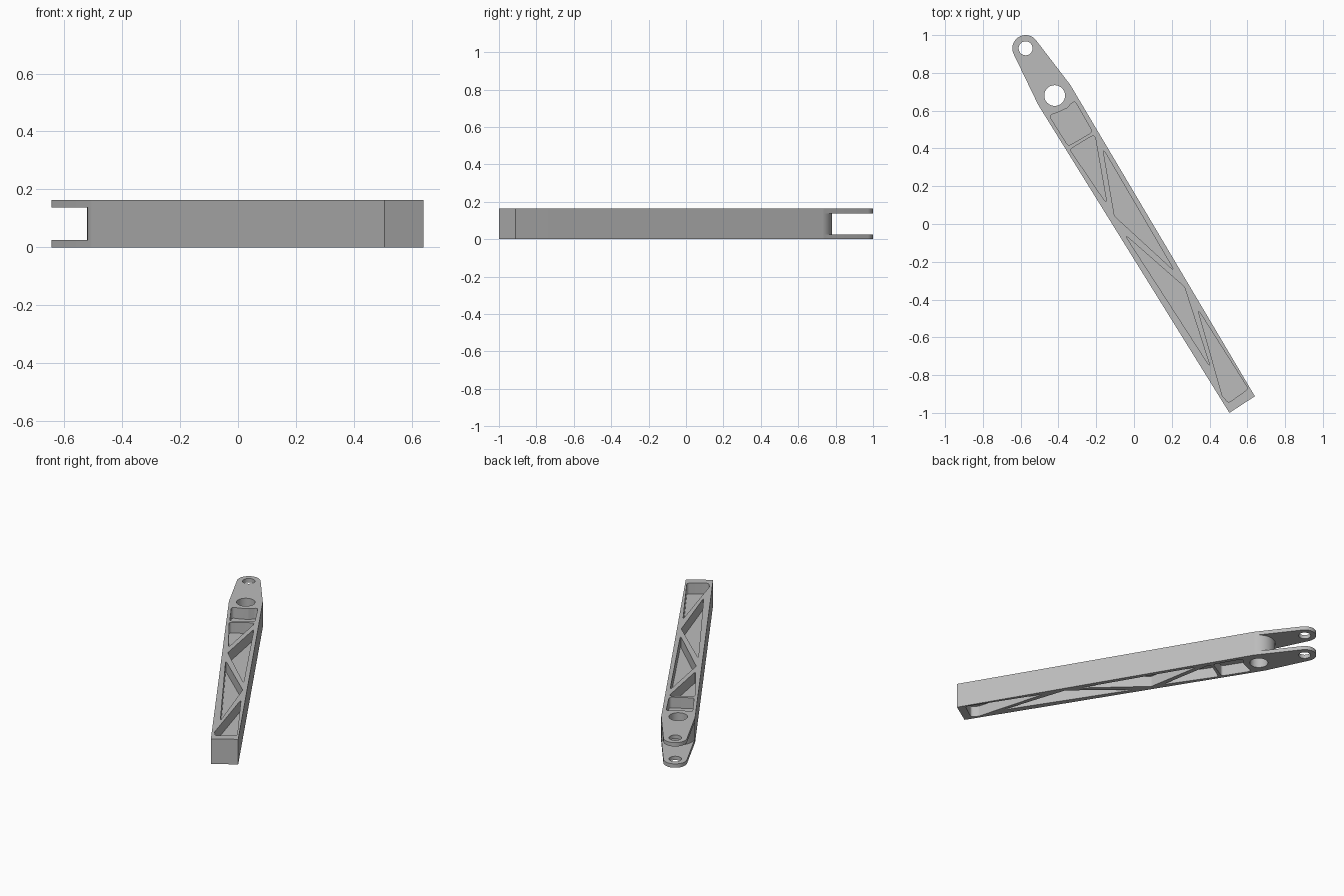
import bpy, bmesh, math
from mathutils import Vector

cube = bpy.data.objects.get("Cube")
if cube:
    bpy.data.objects.remove(cube, do_unlink=True)

HEIGHT, PLATE, DEPTH = 0.163, 0.025, 0.07
PIN, BOSS = Vector((-0.574, 0.93)), Vector((-0.42, 0.68))
PIN_R, BOSS_R = 0.07, 0.1
axis = (PIN - BOSS).normalized()
heading = math.degrees(math.atan2(axis.y, axis.x))

metal = bpy.data.materials.new("plain grey metal")
metal.use_nodes = True
metal.diffuse_color = (0.5, 0.5, 0.5, 1)
metal.node_tree.nodes["Principled BSDF"].inputs["Base Color"].default_value = (0.5, 0.5, 0.5, 1)


def arc(centre, radius, start, end, steps):
    """Points on an arc; angles are measured from the fork direction."""
    pts = []
    for i in range(steps + 1):
        a = math.radians(heading + start + (end - start) * i / steps)
        pts.append(centre + radius * Vector((math.cos(a), math.sin(a))))
    return pts


def rounded(points, radius=0.018, limit=0.03, steps=5):
    """Round every corner of a polygon."""
    pts = [Vector(p) for p in points]
    out = []
    for i, p in enumerate(pts):
        a = (pts[i - 1] - p).normalized()
        b = (pts[(i + 1) % len(pts)] - p).normalized()
        trim = min(radius / math.tan(a.angle(b) / 2), limit)
        for k in range(steps + 1):
            t = k / steps
            out.append(p + a * trim * (1 - t) ** 2 + b * trim * t ** 2)
    return out


def prism(name, points, bottom, top):
    """Extrude a flat outline between two heights."""
    bm = bmesh.new()
    face = bm.faces.new([bm.verts.new((p[0], p[1], bottom)) for p in points])
    new = bmesh.ops.extrude_face_region(bm, geom=[face])["geom"]
    verts = [v for v in new if isinstance(v, bmesh.types.BMVert)]
    bmesh.ops.translate(bm, verts=verts, vec=(0, 0, top - bottom))
    bmesh.ops.recalc_face_normals(bm, faces=bm.faces)
    mesh = bpy.data.meshes.new(name)
    bm.to_mesh(mesh)
    bm.free()
    mesh.materials.append(metal)
    obj = bpy.data.objects.new(name, mesh)
    bpy.context.collection.objects.link(obj)
    return obj


# Tapered bar with a rounded fork tip
outline = [Vector((0.64, -0.912)), *arc(BOSS, BOSS_R, -91, -84, 3),
           *arc(PIN, PIN_R, -84, 84, 24),
           *arc(BOSS, BOSS_R, 84, 91, 3), Vector((0.505, -1.0))]
arm = prism("lever_arm", outline, 0, HEIGHT)

# Fork slot, ending in a round boss
far, side = BOSS + axis * 0.6, Vector((-axis.y, axis.x)) * 0.3
slot = arc(BOSS, BOSS_R, 87.5, -87.5, 28)
slot += [*arc(BOSS, 0.3, -87.5, -87.5, 1)[:1], far - side, far + side,
         *arc(BOSS, 0.3, 87.5, 87.5, 1)[:1]]
cutters = [prism("slot_cutter", slot, PLATE, HEIGHT - PLATE)]

# Pin holes
for centre, radius in ((PIN, 0.037), (BOSS, 0.055)):
    circle = arc(centre, radius, 0, 360, 32)[:-1]
    cutters.append(prism("hole_cutter", circle, -0.1, HEIGHT + 0.1))

# Pockets between the diagonal ribs, on both faces with a thin web between
pockets = [
    [(-0.45, 0.575), (-0.40, 0.592), (-0.355, 0.613), (-0.315, 0.655), (-0.22, 0.487), (-0.348, 0.413)],
    [(-0.34, 0.395), (-0.208, 0.475), (-0.143, 0.105)],
    [(-0.165, 0.4), (-0.103, 0.042), (0.215, -0.25)],
    [(-0.05, -0.055), (0.267, -0.333), (0.405, -0.76)],
    [(0.337, -0.45), (0.605, -0.873), (0.5, -0.947), (0.468, -0.91)],
]
for pocket in pockets:
    shape = rounded(pocket)
    cutters.append(prism("pocket_cutter", shape, HEIGHT - DEPTH, HEIGHT + 0.05))
    cutters.append(prism("pocket_cutter", shape, -0.05, DEPTH))

# Cut everything out of the bar
bpy.ops.object.select_all(action="DESELECT")
bpy.context.view_layer.objects.active = arm
arm.select_set(True)
for cutter in cutters:
    cutter.hide_render = True
    mod = arm.modifiers.new("cut", "BOOLEAN")
    mod.operation, mod.solver, mod.object = "DIFFERENCE", "EXACT", cutter
    bpy.ops.object.modifier_apply(modifier=mod.name)
    bpy.data.objects.remove(cutter, do_unlink=True)

bpy.ops.object.shade_smooth_by_angle(angle=math.radians(30))
